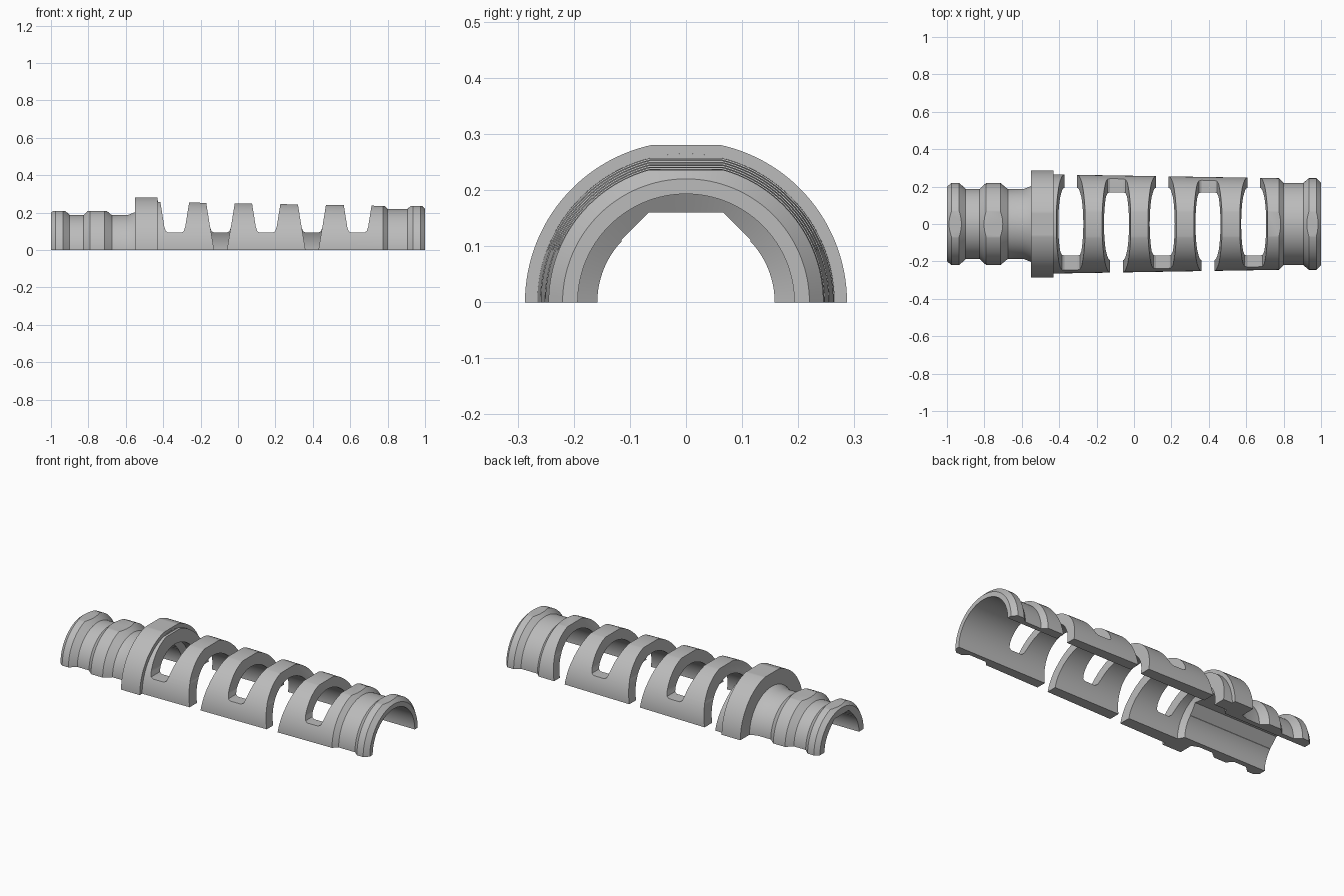
import bpy
import bmesh
import math

cube = bpy.data.objects.get("Cube")
if cube:
    bpy.data.objects.remove(cube, do_unlink=True)

grey = bpy.data.materials.new("light_grey_plastic")
grey.use_nodes = True
colour = (0.5, 0.5, 0.5, 1)
grey.diffuse_color = colour
grey.node_tree.nodes["Principled BSDF"].inputs["Base Color"].default_value = colour


def finish(bm, name):
    bmesh.ops.recalc_face_normals(bm, faces=bm.faces)
    mesh = bpy.data.meshes.new(name)
    bm.to_mesh(mesh)
    bm.free()
    obj = bpy.data.objects.new(name, mesh)
    obj.data.materials.append(grey)
    bpy.context.collection.objects.link(obj)
    return obj


def half_revolve(name, profile, steps=64):
    """Sweep a closed (x, radius) profile through the upper half turn."""
    bm = bmesh.new()
    rings = []
    for i in range(steps + 1):
        a = math.pi * i / steps
        rings.append([bm.verts.new((x, r * math.cos(a), r * math.sin(a))) for x, r in profile])
    n = len(profile)
    for a, b in zip(rings, rings[1:]):
        for j in range(n):
            k = (j + 1) % n
            bm.faces.new((a[j], a[k], b[k], b[j]))
    bm.faces.new(rings[0])
    bm.faces.new(rings[-1])
    return finish(bm, name)


def prism(name, points, start, end, axis="y"):
    """Extrude a polygon along y (points are x, z) or x (points are y, z)."""
    bm = bmesh.new()
    place = (lambda p, t: (p[0], t, p[1])) if axis == "y" else (lambda p, t: (t, p[0], p[1]))
    a = [bm.verts.new(place(p, start)) for p in points]
    b = [bm.verts.new(place(p, end)) for p in points]
    bm.faces.new(a)
    bm.faces.new(b)
    for i in range(len(a)):
        j = (i + 1) % len(a)
        bm.faces.new((a[i], a[j], b[j], b[i]))
    return finish(bm, name)


def cut(body, cutter):
    cutter.hide_render = True
    mod = body.modifiers.new("cut", "BOOLEAN")
    mod.operation = "DIFFERENCE"
    mod.solver = "EXACT"
    mod.object = cutter
    bpy.context.view_layer.objects.active = body
    bpy.ops.object.modifier_apply(modifier=mod.name)
    bpy.data.objects.remove(cutter, do_unlink=True)


# Half sleeve: ringed neck, collar, tapered body and end ring, then the bore
outer = [(-1, 0.2), (-0.975, 0.22), (-0.935, 0.22), (-0.9, 0.188),
         (-0.825, 0.188), (-0.79, 0.22), (-0.715, 0.22), (-0.675, 0.187),
         (-0.59, 0.187), (-0.55, 0.203), (-0.55, 0.287), (-0.43, 0.287),
         (-0.43, 0.265), (0.775, 0.245), (0.8, 0.22), (0.905, 0.22),
         (0.935, 0.245), (0.975, 0.245), (1, 0.22)]
bore = [(1, 0.193), (-0.45, 0.193), (-0.47, 0.158), (-1, 0.158)]
sleeve = half_revolve("half_sleeve", outer + bore)

# Flattened crown along the top
crown = [(-1.1, 0.209), (-0.552, 0.209), (-0.552, 0.28), (-0.429, 0.28),
         (-0.429, 0.257), (0.79, 0.236), (1.1, 0.236), (1.1, 0.4), (-1.1, 0.4)]
cut(sleeve, prism("crown_cutter", crown, -0.4, 0.4))

# Faceted roof inside the neck
roof = [(-0.1, 0.02), (0.1, 0.02), (0.115, 0.111), (0.066, 0.16),
        (-0.066, 0.16), (-0.115, 0.111)]
cut(sleeve, prism("roof_cutter", roof, -1.1, -0.46, "x"))

# Flex slots: each leaves a bridge on alternating sides
closed_half = [(0.034, 0.093), (0.048, 0.101), (0.056, 0.125), (0.084, 0.3)]
open_half = [(0.031, -0.02), (0.061, 0.16)]


def mirrored(half, centre):
    return [(centre + x, z) for x, z in half] + [(centre - x, z) for x, z in reversed(half)]


for i in range(5):
    centre = -0.338 + 0.2445 * i
    open_side = 1 if i % 2 == 0 else -1
    cut(sleeve, prism("slot_cutter", mirrored(closed_half, centre), -0.4, 0.4))
    cut(sleeve, prism("gap_cutter", mirrored(open_half, centre),
                      0.05 * open_side, 0.4 * open_side))

# Smooth shading with crisp edges
bpy.ops.object.select_all(action="DESELECT")
sleeve.select_set(True)
bpy.context.view_layer.objects.active = sleeve
bpy.ops.object.shade_smooth_by_angle(angle=math.radians(25))
